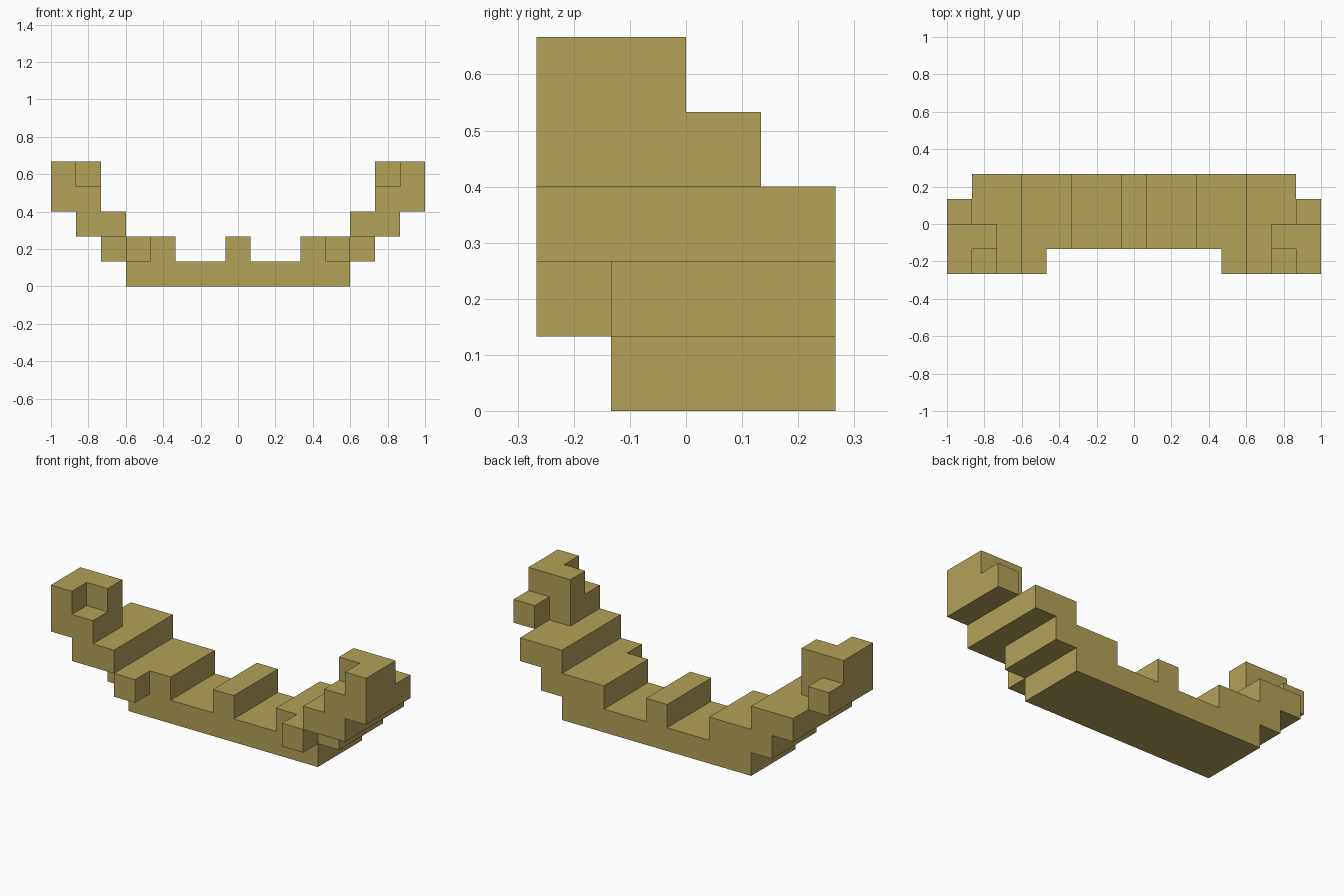
import bpy, bmesh
from itertools import product
from mathutils import Vector

if "Cube" in bpy.data.objects:
    bpy.data.objects.remove(bpy.data.objects["Cube"])

U = 2 / 15  # block size

# Blocks as (x0, x1, y0, y1, z0, z1) in block units, for the right half
BLOCKS = [
    (-4.5, 4.5, -1, 2, 0, 1),   # keel
    (-0.5, 0.5, -1, 2, 1, 2),   # middle ridge
    (2.5, 5.5, -1, 2, 1, 2),    # lower step
    (3.5, 4.5, -2, -1, 1, 2),   # front lug
    (4.5, 6.5, -2, 2, 2, 3),    # upper step
    (5.5, 7.5, -2, 0, 3, 4),    # tower foot
    (6.5, 7.5, -2, 0, 4, 5),    # tower outer half
    (5.5, 6.5, -1, 0, 4, 5),    # tower inner half, notched in front
    (6.5, 7.5, 0, 1, 3, 4),     # rear lug
]


def cells(box):
    x0, x1, y0, y1, z0, z1 = box
    return {(x0 + i, y0 + j, z0 + k) for i, j, k in
            product(range(int(x1 - x0)), range(y1 - y0), range(z1 - z0))}


# Fill the right half, then mirror it
solid = set()
for b in BLOCKS:
    solid |= cells(b)
    solid |= cells((-b[1], -b[0]) + b[2:])

# Skin the blocks with their outer faces only
bm = bmesh.new()
for c in solid:
    for axis, side in product(range(3), (0, 1)):
        n = list(c)
        n[axis] += 1 if side else -1
        if tuple(n) in solid:
            continue
        a, b = (axis + 1) % 3, (axis + 2) % 3
        corners = []
        for da, db in ((0, 0), (1, 0), (1, 1), (0, 1)):
            p = Vector(c)
            p[axis] += side
            p[a] += da
            p[b] += db
            corners.append(bm.verts.new(p * U))
        bm.faces.new(corners if side else corners[::-1])
bmesh.ops.remove_doubles(bm, verts=bm.verts, dist=1e-4)
bmesh.ops.dissolve_limit(bm, angle_limit=0.02, verts=bm.verts, edges=bm.edges)

mesh = bpy.data.meshes.new("stepped_body")
bm.to_mesh(mesh)
bm.free()
body = bpy.data.objects.new("stepped_body", mesh)
bpy.context.collection.objects.link(body)

# Single flat colour
mat = bpy.data.materials.new("olive_gold")
mat.diffuse_color = (0.45, 0.36, 0.1, 1)
mat.use_nodes = True
mat.node_tree.nodes["Principled BSDF"].inputs["Base Color"].default_value = mat.diffuse_color
mesh.materials.append(mat)
